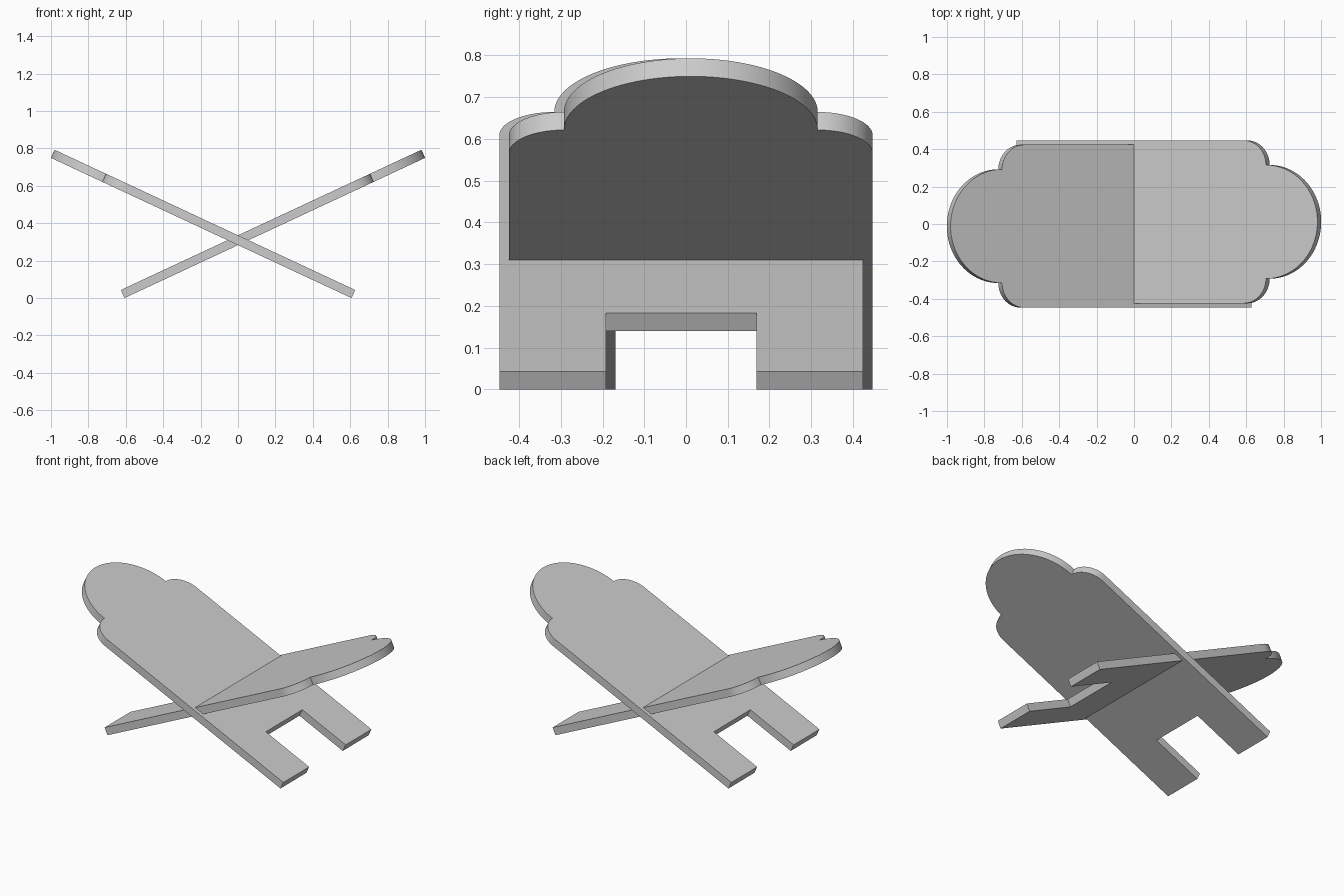
import bpy, bmesh
from math import radians, sin, cos, pi
from mathutils import Matrix, Vector

cube = bpy.data.objects.get("Cube")
if cube:
    bpy.data.objects.remove(cube, do_unlink=True)

# One plain grey for the whole stand
grey = bpy.data.materials.new("plain_grey")
grey.use_nodes = True
colour = (0.6, 0.6, 0.6, 1)
grey.diffuse_color = colour
grey.node_tree.nodes["Principled BSDF"].inputs["Base Color"].default_value = colour

TILT = radians(25)
THICK = 0.0475
HALF = 0.4355        # half width of a board
HEAD = 0.304         # radius of the rounded head
NECK = 1.47          # distance from the feet to the head's centre
NOTCH_HALF, NOTCH_DEPTH = 0.1805, 0.331
SHIFT = 0.0115       # sideways offset of each board


def arc(cx, cy, r, start, end, n):
    """Points on an arc, angles in degrees, 0 pointing up the board."""
    angles = [radians(start + (end - start) * i / n) for i in range(n + 1)]
    return [(cx + r * cos(a), cy + r * sin(a)) for a in angles]


def board_outline():
    r = HALF - HEAD
    half = [(NOTCH_DEPTH, NOTCH_HALF), (0, NOTCH_HALF), (0, HALF)]
    half += arc(NECK - r, HEAD, r, 90, 0, 16)       # shoulder
    half += arc(NECK, 0, HEAD, 90, 0, 32)[1:]       # head
    return half + [(u, -v) for u, v in reversed(half[:-1])]


def make_board(name, turn):
    bm = bmesh.new()
    face = bm.faces.new([bm.verts.new((u, v, 0)) for u, v in board_outline()])
    ext = bmesh.ops.extrude_face_region(bm, geom=[face])
    top = [g for g in ext["geom"] if isinstance(g, bmesh.types.BMVert)]
    bmesh.ops.translate(bm, verts=top, vec=Vector((0, 0, THICK)))
    bmesh.ops.recalc_face_normals(bm, faces=bm.faces)
    # Lean the board, then turn it about the vertical axis
    bm.transform(Matrix.Rotation(turn, 4, 'Z')
                 @ Matrix.Translation((-0.607, SHIFT, 0))
                 @ Matrix.Rotation(-TILT, 4, 'Y'))
    mesh = bpy.data.meshes.new(name)
    bm.to_mesh(mesh)
    bm.free()
    mesh.materials.append(grey)
    mesh.shade_smooth()
    mesh.set_sharp_from_angle(angle=radians(30))
    obj = bpy.data.objects.new(name, mesh)
    bpy.context.collection.objects.link(obj)


# Two identical crossed boards
make_board("left_leaning_board", 0)
make_board("right_leaning_board", pi)
